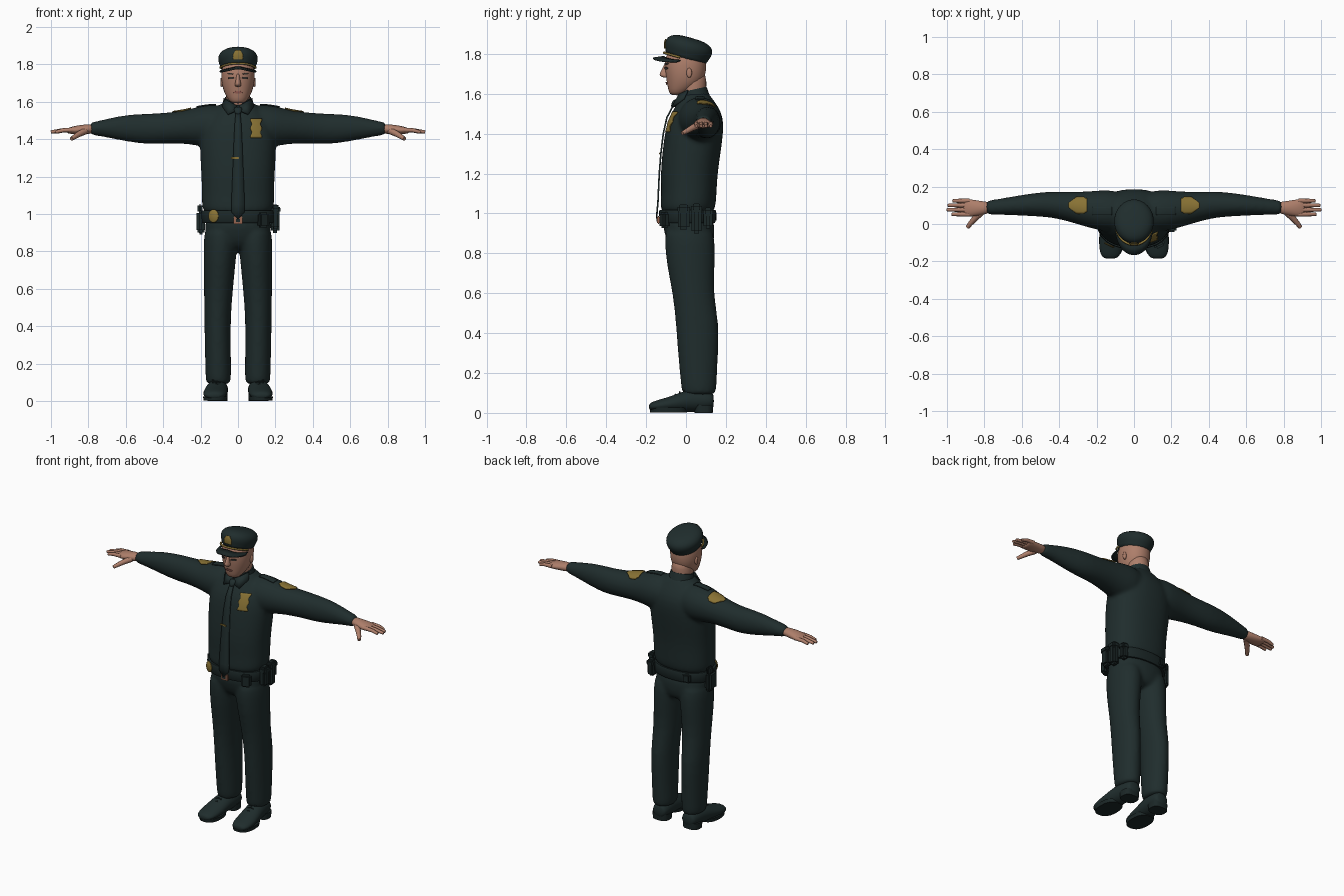
import bpy, bmesh
from math import sin, cos, pi, radians
from mathutils import Vector, Matrix

default_cube = bpy.data.objects.get("Cube")
if default_cube:
    bpy.data.objects.remove(default_cube, do_unlink=True)


def material(name, red, green, blue):
    mat = bpy.data.materials.new(name)
    mat.use_nodes = True
    colour = (red, green, blue, 1)
    mat.diffuse_color = colour
    mat.node_tree.nodes["Principled BSDF"].inputs["Base Color"].default_value = colour
    return mat


CLOTH = material("dark green cloth", .014, .026, .026)
LEATHER = material("black leather", .011, .02, .02)
SKIN = material("skin", .42, .21, .145)
LIPS = material("lip red", .3, .11, .085)
GOLD = material("old gold", .25, .17, .035)
COPPER = material("copper buckle", .3, .13, .08)
EYES = material("eye dark", .04, .035, .03)


def finish(name, bm, mat, mirror=False, subsurf=0, solid=0):
    """Turn a bmesh into a linked, shaded object."""
    bmesh.ops.recalc_face_normals(bm, faces=bm.faces)
    mesh = bpy.data.meshes.new(name)
    bm.to_mesh(mesh)
    bm.free()
    mesh.materials.append(mat)
    mesh.shade_smooth()
    if not subsurf:
        mesh.set_sharp_from_angle(angle=radians(40))
    obj = bpy.data.objects.new(name, mesh)
    bpy.context.collection.objects.link(obj)
    if mirror:
        mod = obj.modifiers.new("mirror", "MIRROR")
        mod.use_mirror_merge = False
    if solid:
        mod = obj.modifiers.new("thickness", "SOLIDIFY")
        mod.thickness = solid
        mod.offset = 0
    if subsurf:
        mod = obj.modifiers.new("smooth", "SUBSURF")
        mod.levels = mod.render_levels = subsurf
    return obj


def loft(name, axis, rings, mat, mirror=False, subsurf=1, power=2.0, sides=24):
    """Skin rings (position, centre a, centre b, radius a, radius b) along an axis."""
    bm = bmesh.new()
    loops = []
    for t, ca, cb, ra, rb in rings:
        loop = []
        for i in range(sides):
            c, s = cos(2 * pi * i / sides), sin(2 * pi * i / sides)
            a = ca + ra * abs(c) ** (2 / power) * (1 if c > 0 else -1)
            b = cb + rb * abs(s) ** (2 / power) * (1 if s > 0 else -1)
            point = {"x": (t, a, b), "y": (a, t, b), "z": (a, b, t)}[axis]
            loop.append(bm.verts.new(point))
        loops.append(loop)
    for low, high in zip(loops, loops[1:]):
        for i in range(sides):
            j = (i + 1) % sides
            bm.faces.new((low[i], low[j], high[j], high[i]))
    bm.faces.new(loops[0])
    bm.faces.new(loops[-1])
    return finish(name, bm, mat, mirror, subsurf)


def fuse(name, parts, mat):
    """Merge overlapping parts into one garment with softly blended joints."""
    bpy.context.view_layer.update()
    depsgraph = bpy.context.evaluated_depsgraph_get()
    bm = bmesh.new()
    for part in parts:
        bm.from_object(part, depsgraph)
    for part in parts:
        bpy.data.objects.remove(part, do_unlink=True)
    obj = finish(name, bm, mat)
    remesh = obj.modifiers.new("fuse", "REMESH")
    remesh.mode = "VOXEL"
    remesh.voxel_size = .01
    remesh.use_smooth_shade = True
    soften = obj.modifiers.new("soften", "SMOOTH")
    soften.factor = .5
    soften.iterations = 10
    return obj


def tube(name, points, radius, mat, tip=1.0):
    """Round-section curve through points, tapering towards the tip."""
    curve = bpy.data.curves.new(name, "CURVE")
    curve.dimensions = "3D"
    curve.bevel_depth = radius
    curve.bevel_resolution = 2
    curve.use_fill_caps = True
    spline = curve.splines.new("POLY")
    spline.points.add(len(points) - 1)
    for i, (p, co) in enumerate(zip(spline.points, points)):
        p.co = (*co, 1)
        p.radius = 1 + (tip - 1) * i / (len(points) - 1)
    spline.use_smooth = True
    curve.materials.append(mat)
    obj = bpy.data.objects.new(name, curve)
    bpy.context.collection.objects.link(obj)
    return obj


def box(name, centre, size, mat, bevel=.008, turn=0.0):
    bm = bmesh.new()
    bmesh.ops.create_cube(bm, size=1)
    bmesh.ops.scale(bm, vec=size, verts=bm.verts)
    bmesh.ops.bevel(bm, geom=bm.edges[:], offset=bevel, segments=2, affect="EDGES")
    obj = finish(name, bm, mat)
    obj.location = centre
    obj.rotation_euler.z = turn


def patch(name, centre, turn, width, length, mat, target, shape):
    """Thin plate laid on a target; shape(v) gives relative width along its length."""
    bm = bmesh.new()
    bmesh.ops.create_grid(bm, x_segments=8, y_segments=12, size=1)
    for v in bm.verts:
        v.co = Vector((v.co.x * width * shape(v.co.y), v.co.y * length, 0))
    obj = finish(name, bm, mat)
    obj.location = centre
    obj.rotation_euler = turn
    wrap = obj.modifiers.new("lay on", "SHRINKWRAP")
    wrap.target = target
    wrap.wrap_method = "PROJECT"
    wrap.use_project_z = True
    wrap.use_positive_direction = False
    wrap.use_negative_direction = True
    wrap.offset = .002
    thick = obj.modifiers.new("thickness", "SOLIDIFY")
    thick.thickness = .005
    thick.offset = 1


def sheet(name, rows, mat, mirror=False):
    """Flat strip made from rows of two points each."""
    bm = bmesh.new()
    pairs = [[bm.verts.new(p) for p in row] for row in rows]
    for (a, b), (c, d) in zip(pairs, pairs[1:]):
        bm.faces.new((a, b, d, c))
    finish(name, bm, mat, mirror, solid=.008)


def oval(v):
    return max(.08, 1 - v * v) ** .5


def shield(v):
    return min(1, .25 + .85 * (1 - v)) * (1 if v > -.8 else .8)


FRONT = (pi / 2, 0, 0)

# Shirt: trunk and sleeves
trunk = loft("trunk", "z", [
    (.99, 0, .005, .178, .128), (1.03, 0, .01, .195, .14), (1.1, 0, .015, .194, .139),
    (1.2, 0, .015, .197, .144), (1.3, 0, .027, .203, .147), (1.4, 0, .04, .207, .148),
    (1.48, 0, .05, .192, .14), (1.54, 0, .055, .15, .106), (1.58, 0, .05, .098, .078),
    (1.61, 0, .05, .072, .062)], CLOTH, power=2.3)
sleeves = loft("sleeves", "x", [
    (.04, .07, 1.47, .1, .11), (.14, .07, 1.47, .115, .118), (.22, .075, 1.47, .102, .104),
    (.3, .085, 1.464, .087, .086), (.42, .103, 1.458, .071, .082),
    (.5, .105, 1.455, .066, .082), (.6, .1, 1.46, .056, .072), (.7, .094, 1.46, .045, .051),
    (.77, .088, 1.457, .039, .036), (.795, .088, 1.457, .038, .034)], CLOTH, mirror=True)
shirt = fuse("shirt", (trunk, sleeves), CLOTH)

# Trousers: seat and legs
seat = loft("seat", "z", [
    (.8, 0, .03, .08, .08), (.85, 0, .024, .162, .118), (.92, 0, .015, .18, .13),
    (1, 0, .008, .182, .132)], CLOTH, power=2.3)
legs = loft("legs", "z", [
    (.088, .105, .065, .065, .084), (.105, .105, .065, .069, .088),
    (.3, .108, .06, .07, .102), (.45, .11, .058, .071, .11), (.6, .104, .035, .078, .102),
    (.75, .098, .023, .086, .123), (.85, .092, .02, .092, .127),
    (.95, .09, .013, .09, .122)], CLOTH, mirror=True)
fuse("trousers", (seat, legs), CLOTH)

# Shoes with soles and heels
loft("shoes", "y", [
    (.14, .105, .06, .035, .035), (.125, .105, .06, .05, .045), (.06, .108, .062, .056, .058),
    (0, .114, .06, .06, .056), (-.07, .121, .045, .065, .039), (-.14, .125, .036, .062, .03),
    (-.175, .126, .032, .047, .021), (-.186, .127, .03, .025, .012)], CLOTH, mirror=True)
loft("soles", "z", [
    (.003, .121, -.088, .063, .092), (.026, .121, -.088, .066, .095)],
    LEATHER, mirror=True, subsurf=0, power=2.4)
loft("heels", "z", [
    (0, .11, .088, .054, .046), (.04, .11, .088, .055, .048)],
    LEATHER, mirror=True, subsurf=0, power=2.8)
for side in (1, -1):
    for row in range(3):
        y, z = -.01 - row * .022, .118 - row * .013
        tube("shoe_lace", [((.116 + k * .022) * side, y, z - abs(k) * .008)
                           for k in (-1, 0, 1)], .004, LEATHER)

# Hands: palm, fingers and thumb
loft("palms", "x", [
    (.76, .088, 1.457, .03, .026), (.82, .085, 1.453, .038, .027),
    (.87, .085, 1.449, .048, .024), (.905, .088, 1.446, .047, .016),
    (.915, .088, 1.445, .042, .011)], SKIN, mirror=True, sides=16)
for side in (1, -1):
    for i, tip in enumerate((.975, 1.0, .995, .97)):
        y = .052 + i * .024
        tube("finger", [(side * .88, y, 1.45), (side * .935, y, 1.448),
                        (side * (tip - .008), y, 1.44), (side * tip, y, 1.438)], .013, SKIN, .6)
    tube("thumb", [(side * .815, .065, 1.445), (side * .85, .03, 1.428),
                   (side * .875, .002, 1.412), (side * .89, -.018, 1.402)], .019, SKIN, .55)

# Head, neck, ears and nose
head = loft("head", "z", [
    (1.592, 0, -.045, .03, .028), (1.605, 0, -.04, .048, .046), (1.645, 0, -.008, .073, .086),
    (1.69, 0, -.002, .087, .1), (1.74, 0, -.002, .091, .106), (1.79, 0, -.002, .088, .102),
    (1.82, 0, 0, .06, .08)], SKIN, power=2.1)
loft("neck", "z", [
    (1.54, 0, .035, .06, .06), (1.6, 0, .037, .064, .063), (1.66, 0, .035, .066, .07),
    (1.72, 0, .025, .06, .07)], SKIN)
loft("ears", "x", [
    (.07, .014, 1.705, .012, .022), (.09, .016, 1.705, .016, .028),
    (.095, .018, 1.705, .01, .02)], SKIN, mirror=True, sides=12)
loft("nose", "z", [
    (1.68, 0, -.1, .012, .014), (1.69, 0, -.105, .019, .028), (1.7, 0, -.105, .016, .03),
    (1.73, 0, -.1, .01, .018), (1.755, 0, -.095, .009, .012)], SKIN, sides=12)

# Painted face details
for side in (1, -1):
    patch("eye", (side * .036, -.2, 1.728), FRONT, .015, .006, EYES, head, oval)
    patch("eyebrow", (side * .038, -.2, 1.75), FRONT, .018, .003, EYES, head, oval)
patch("mouth", (0, -.2, 1.652), FRONT, .024, .006, LIPS, head, oval)

# Cap: tilted band and crown, peak and strap
tilt = Matrix.Translation((0, -.005, 1.765)) @ Matrix.Rotation(-.28, 4, "X")
cap = loft("cap_crown", "z", [
    (0, 0, 0, .094, .108), (.03, 0, 0, .095, .11), (.042, 0, 0, .103, .117),
    (.07, 0, 0, .109, .124), (.092, 0, 0, .102, .117), (.11, 0, 0, .08, .095),
    (.12, 0, 0, .04, .05)], CLOTH)
cap.matrix_world = tilt
angles = [radians(a) for a in range(-75, 76, 10)]
sheet("cap_peak", [(
    (.094 * sin(a), -.11 * cos(a), 1.788 - .022 * abs(sin(a))),
    (.1 * sin(a), -.09 * cos(a) - .076 * cos(a) ** .7, 1.78 - .022 * abs(sin(a))))
    for a in angles], LEATHER)
strap = tube("cap_strap", [(.098 * sin(a), -.113 * cos(a), .01) for a in angles], .006, GOLD)
strap.matrix_world = tilt
patch("cap_badge", (0, -.25, 1.85), FRONT, .025, .024, GOLD, cap, lambda v: shield(v * .7))

# Collar and tie
collar = loft("collar", "z", [
    (-.04, 0, 0, .08, .074), (0, 0, 0, .075, .069), (.022, 0, 0, .071, .066)],
    CLOTH, subsurf=0, sides=32)
collar.location = (0, .043, 1.6)
collar.rotation_euler.x = .22
sheet("collar_points", [
    ((.004, -.04, 1.578), (.012, -.06, 1.55)), ((.035, -.036, 1.594), (.055, -.068, 1.532)),
    ((.074, .01, 1.618), (.084, -.01, 1.575))], CLOTH, mirror=True)
sheet("tie", [((-w, y, z), (w, y, z)) for z, y, w in (
    (1.545, -.062, .012), (1.48, -.096, .018), (1.4, -.114, .022), (1.3, -.126, .026),
    (1.2, -.134, .03), (1.05, -.141, .036), (1.01, -.145, .034), (.975, -.147, .004))], CLOTH)
loft("tie_knot", "z", [
    (1.53, 0, -.064, .014, .012), (1.55, 0, -.06, .022, .016), (1.575, 0, -.046, .024, .014)],
    CLOTH, sides=12)
box("tie_clip", (-.016, -.131, 1.3), (.045, .008, .01), GOLD, .002)

# Badge, sleeve patches and shoulder straps
patch("chest_badge", (.096, -.3, 1.458), FRONT, .031, .05, GOLD, shirt,
      lambda v: .85 + .15 * cos(v * 7))
for side in (1, -1):
    across = (0, 0, -side * pi / 2)
    patch("sleeve_patch", (side * .3, .1, 1.7), across, .044, .05, GOLD, shirt, shield)
    patch("shoulder_strap", (side * .17, .07, 1.7), across, .021, .052, CLOTH, shirt,
          lambda v: 1)

# Belt, buckle and carried gear
loft("belt", "z", [
    (.953, 0, .008, .19, .137), (.96, 0, .008, .194, .141), (1.01, 0, .008, .197, .143),
    (1.018, 0, .008, .193, .139)], LEATHER, subsurf=0, power=2.3, sides=48)
box("buckle", (0, -.138, .967), (.05, .014, .04), COPPER, .004)
box("buckle_plate", (0, -.144, .967), (.03, .008, .022), LEATHER, .003)
badge = loft("belt_badge", "y", [
    (-.005, 0, 0, .024, .028), (0, 0, 0, .03, .035), (.004, 0, 0, .03, .035)],
    GOLD, subsurf=0)
badge.location = (-.132, -.113, .99)
badge.rotation_euler.z = -.45
for y, deep, low, high in ((-.012, .058, .92, 1.045), (.053, .05, .9, 1.05),
                           (.11, .045, .925, 1.03)):
    x = .2 - max(0, y - .05) * .5
    box("belt_pouch", (x, y, (low + high) / 2), (.045, deep, high - low), LEATHER, .012)
    box("pouch_flap", (x + .002, y, high - .022), (.05, deep + .005, .04), LEATHER, .01)
box("front_pouch", (.135, -.108, .968), (.06, .035, .08), LEATHER, .01, .45)
box("holster", (-.2, .03, .96), (.045, .08, .12), LEATHER, .015)
box("holster_tip", (-.198, .035, .915), (.038, .055, .05), LEATHER, .012)
box("holster_grip", (-.203, .045, 1.03), (.026, .05, .05), LEATHER, .01)
box("back_pouch", (-.1, .135, .985), (.05, .03, .06), LEATHER, .01, .25)
